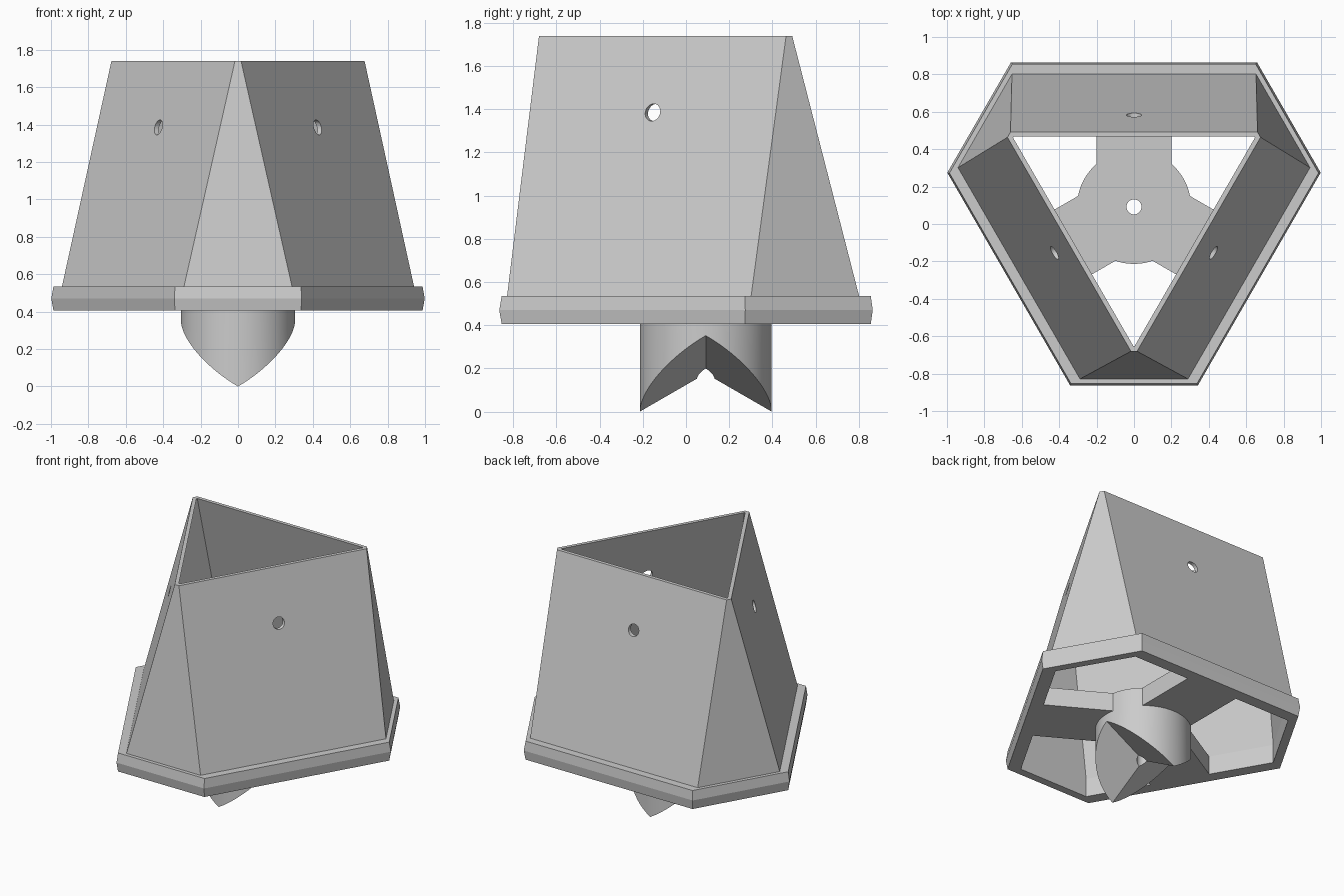
import bpy, bmesh, math
from mathutils import Vector, Matrix

if "Cube" in bpy.data.objects:
    bpy.data.objects.remove(bpy.data.objects["Cube"])

CY = 0.0915          # y of the three-fold axis
R_HUB, R_HOLE = 0.305, 0.04

grey = bpy.data.materials.new("plain_grey")
grey.diffuse_color = (0.6, 0.6, 0.6, 1)
grey.use_nodes = True
grey.node_tree.nodes["Principled BSDF"].inputs["Base Color"].default_value = grey.diffuse_color


def make(name, bm):
    bmesh.ops.recalc_face_normals(bm, faces=bm.faces)
    me = bpy.data.meshes.new(name)
    bm.to_mesh(me)
    bm.free()
    me.materials.append(grey)
    ob = bpy.data.objects.new(name, me)
    bpy.context.collection.objects.link(ob)
    ob.location.y = CY
    return ob


def bridge_rings(bm, rings):
    """Join closed rings into a closed tube (last ring meets the first)."""
    n = len(rings[0])
    for a, b in zip(rings, rings[1:] + rings[:1]):
        for i in range(n):
            j = (i + 1) % n
            bm.faces.new((a[i], a[j], b[j], b[i]))


def hex_ring(bm, long_d, short_d, z):
    """Triangle with cut corners, given by the distances of its sides."""
    half = (2 * long_d - short_d) / math.sqrt(3)
    ring = []
    for k in range(3):
        a = math.radians(-90 + 120 * k)
        u = Vector((math.cos(a), math.sin(a), 0))
        v = Vector((-u.y, u.x, 0))
        for s in (-half, half):
            ring.append(bm.verts.new(u * short_d + v * s + Vector((0, 0, z))))
    return ring


# Hollow tapered shell with its bevelled foot rim
bm = bmesh.new()
profile = [(0.764, 0.945, 0.405), (0.773, 0.956, 0.47), (0.764, 0.945, 0.535),
           (0.71, 0.92, 0.535), (0.40, 0.772, 1.74),
           (0.375, 0.745, 1.74), (0.68, 0.89, 0.535), (0.68, 0.89, 0.405)]
bridge_rings(bm, [hex_ring(bm, *p) for p in profile])
shell = make("tapered_shell", bm)

# Screw holes through the three broad walls
bm = bmesh.new()
for k in range(3):
    m = (Matrix.Rotation(math.radians(90 + 120 * k), 4, 'Z')
         @ Matrix.Translation((0.48, 0, 1.385)) @ Matrix.Rotation(math.pi / 2, 4, 'Y'))
    bmesh.ops.create_cone(bm, cap_ends=True, segments=32, radius1=R_HOLE,
                          radius2=R_HOLE, depth=0.3, matrix=m)
cutter = make("hole_cutter", bm)
cutter.hide_render = True
mod = shell.modifiers.new("holes", 'BOOLEAN')
mod.operation, mod.solver, mod.object = 'DIFFERENCE', 'EXACT', cutter
bpy.context.view_layer.objects.active = shell
bpy.ops.object.modifier_apply(modifier="holes")
bpy.data.objects.remove(cutter)

# Hub: bored cylinder with a saddle-shaped notched underside
bm = bmesh.new()
N = 64


def hub_ring(r, z=None):
    ring = []
    for i in range(N):
        x, y = r * math.cos(2 * math.pi * i / N), r * math.sin(2 * math.pi * i / N)
        low = 0.176 + 0.577 * (abs(x) - abs(y))
        ring.append(bm.verts.new((x, y, low if z is None else z)))
    return ring


bridge_rings(bm, [hub_ring(R_HUB), hub_ring(R_HUB, 0.535),
                  hub_ring(R_HOLE, 0.535), hub_ring(R_HOLE)])
hub = make("notched_hub", bm)
bpy.context.view_layer.objects.active = hub
hub.select_set(True)
bpy.ops.object.shade_smooth_by_angle(angle=math.radians(25))

# Three spokes from the hub to the broad walls
bm = bmesh.new()
for k in range(3):
    m = (Matrix.Rotation(math.radians(90 + 120 * k), 4, 'Z')
         @ Matrix.Translation((0.455, 0, 0.47)) @ Matrix.Diagonal((0.45, 0.4, 0.13, 1)))
    # start each spoke just inside the hub, clear of the bore
    bmesh.ops.create_cube(bm, size=1, matrix=m)
make("spokes", bm)
